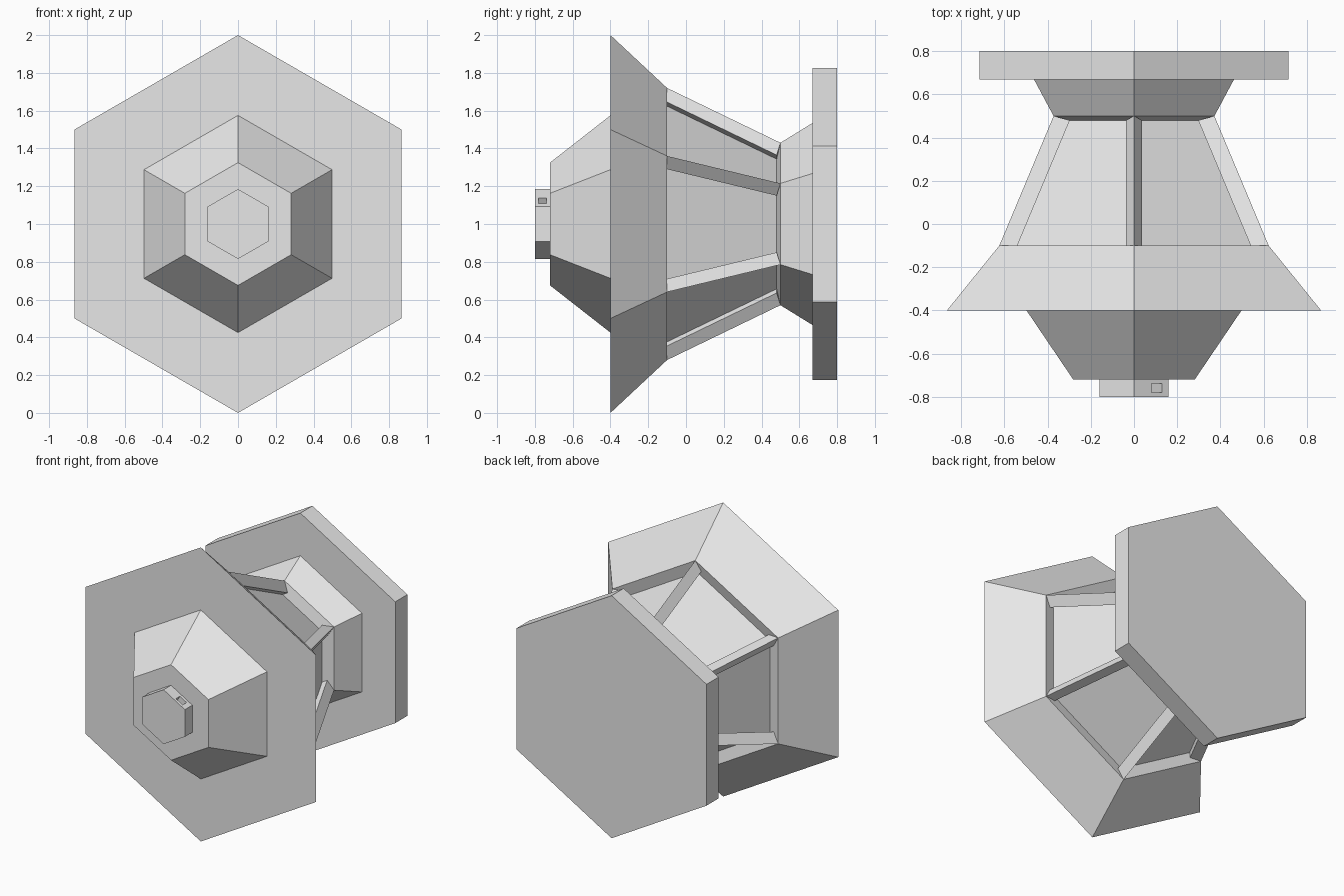
import bpy, bmesh
from math import cos, sin, radians
from mathutils import Matrix, Vector

if "Cube" in bpy.data.objects:
    bpy.data.objects.remove(bpy.data.objects["Cube"])

SIDES = 6
GREY = (0.8, 0.8, 0.8, 1)

grey = bpy.data.materials.new("plain_grey")
grey.use_nodes = True
grey.diffuse_color = GREY
grey.node_tree.nodes["Principled BSDF"].inputs["Base Color"].default_value = GREY


def link(name, bm):
    mesh = bpy.data.meshes.new(name)
    bm.to_mesh(mesh)
    bm.free()
    mesh.materials.append(grey)
    obj = bpy.data.objects.new(name, mesh)
    bpy.context.collection.objects.link(obj)
    return obj


def direction(degrees):
    return Vector((cos(radians(degrees)), 0, sin(radians(degrees))))


def hex_shell(name, profile, front_cap=False, back_cap=False, sink=None):
    """Hexagonal shell along y from (y, radius) pairs.
    sink = (inward, forward) pushes every side face in as a pocket."""
    bm = bmesh.new()
    step = 360 / SIDES
    rings = [[bm.verts.new(direction(90 + step * i) * r + Vector((0, y, 1)))
              for i in range(SIDES)] for y, r in profile]
    for a, b in zip(rings, rings[1:]):
        for i in range(SIDES):
            j = (i + 1) % SIDES
            quad = [a[i], b[i], b[j], a[j]]
            if sink:
                # the floor keeps its full size, so neighbours overlap at the ridges
                move = direction(90 + step * (i + 0.5)) * -sink[0] + Vector((0, -sink[1], 0))
                floor = [bm.verts.new(v.co + move) for v in quad]
                for k in range(4):
                    n = (k + 1) % 4
                    bm.faces.new((quad[k], quad[n], floor[n], floor[k]))
                quad = floor
            bm.faces.new(quad)
    if front_cap:
        bm.faces.new(rings[0])
    if back_cap:
        bm.faces.new(rings[-1][::-1])
    return link(name, bm)


# Main body, front to back
hex_shell("front_nose", [(-0.72, 0.325), (-0.4, 0.575)], front_cap=True)
hex_shell("front_flange", [(-0.4, 0.575), (-0.4, 1.0), (-0.1, 0.72)])
hex_shell("ribbed_waist", [(-0.1, 0.72), (0.5, 0.43)], sink=(0.075, 0.02))
hex_shell("rear_neck", [(0.5, 0.43), (0.67, 0.535)])
hex_shell("rear_plate", [(0.67, 0.535), (0.67, 0.825), (0.8, 0.825)], back_cap=True)

# Small front knob with a deep square hole in its upper left side
knob = hex_shell("front_knob", [(-0.8, 0.185), (-0.71, 0.185)], True, True)
bm = bmesh.new()
bmesh.ops.create_cube(bm, size=1)
centre = Vector((0.105, -0.76, 1.124))
bm.transform(Matrix.Translation(centre) @ Matrix.Rotation(radians(30), 4, "Y")
             @ Matrix.Diagonal((0.058, 0.042, 0.22, 1)))
cutter = link("hole_cutter", bm)
cutter.hide_render = True
cut = knob.modifiers.new("hole", "BOOLEAN")
cut.operation = "DIFFERENCE"
cut.object = cutter
bpy.context.view_layer.objects.active = knob
bpy.ops.object.modifier_apply(modifier="hole")
bpy.data.objects.remove(cutter)
